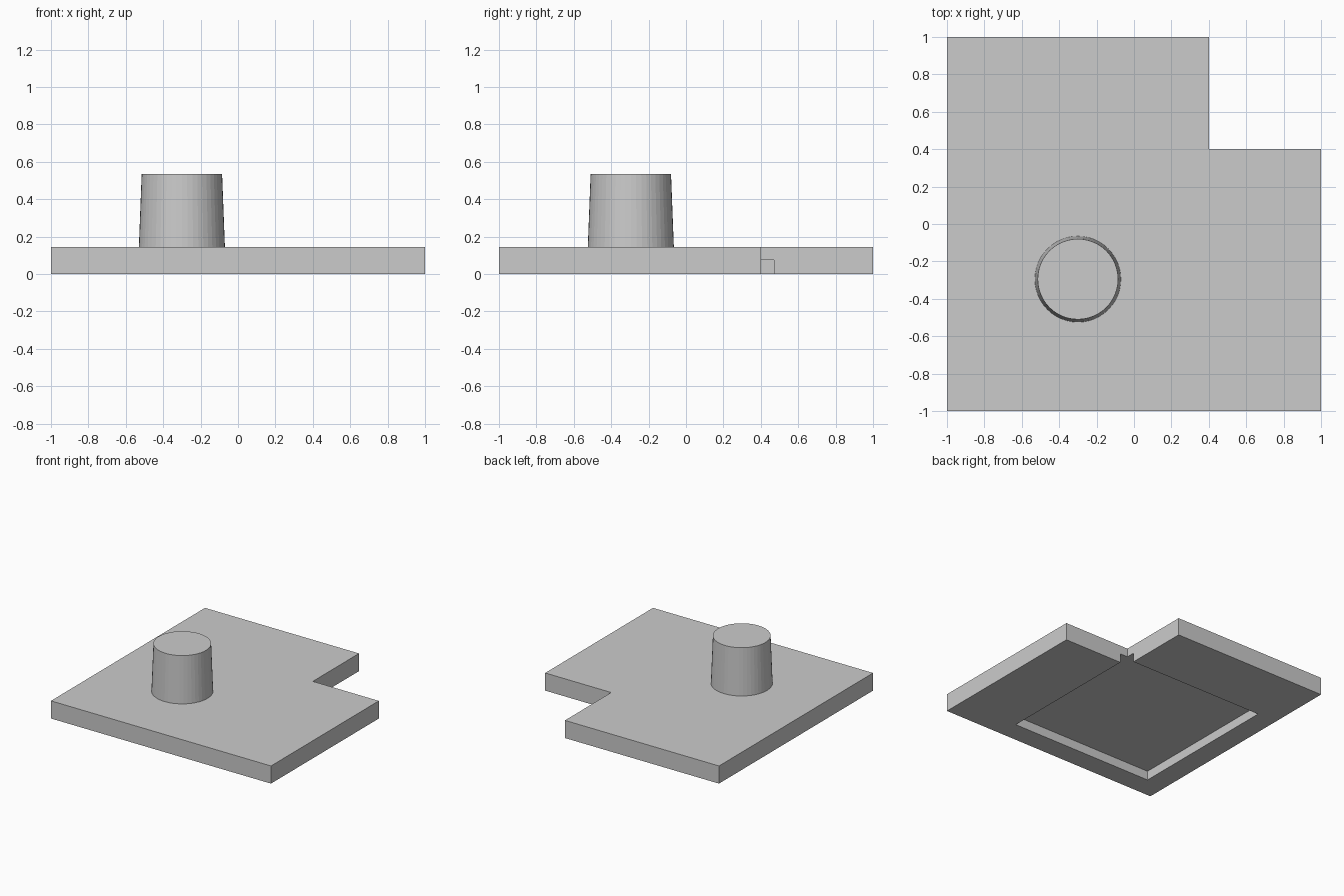
import bpy
import bmesh

if "Cube" in bpy.data.objects:
    bpy.data.objects.remove(bpy.data.objects["Cube"], do_unlink=True)

PLATE_TOP = 0.145
POCKET_TOP = 0.075
NOTCH = 0.4
POCKET_MIN, POCKET_MAX = -0.825, 0.47

grey = bpy.data.materials.new("light_grey")
grey.use_nodes = True
colour = (0.6, 0.6, 0.6, 1)
grey.diffuse_color = colour
grey.node_tree.nodes["Principled BSDF"].inputs["Base Color"].default_value = colour


def add_object(name, bm):
    bmesh.ops.recalc_face_normals(bm, faces=bm.faces)
    mesh = bpy.data.meshes.new(name)
    bm.to_mesh(mesh)
    bm.free()
    mesh.materials.append(grey)
    obj = bpy.data.objects.new(name, mesh)
    bpy.context.collection.objects.link(obj)
    return obj


def prism(name, outline, bottom, top):
    """Extrude a flat outline upward into a solid."""
    bm = bmesh.new()
    face = bm.faces.new([bm.verts.new((x, y, bottom)) for x, y in outline])
    result = bmesh.ops.extrude_face_region(bm, geom=[face])
    verts = [v for v in result["geom"] if isinstance(v, bmesh.types.BMVert)]
    bmesh.ops.translate(bm, verts=verts, vec=(0, 0, top - bottom))
    return add_object(name, bm)


# L-shaped plate with a square notch in its back corner
plate = prism("base_plate", [(-1, -1), (1, -1), (1, NOTCH), (NOTCH, NOTCH),
                             (NOTCH, 1), (-1, 1)], 0, PLATE_TOP)

# Shallow square pocket underneath, breaking through at the notch corner
low, high = POCKET_MIN, POCKET_MAX
cutter = prism("pocket_cutter", [(low, low), (high, low), (high, high), (low, high)],
               -0.1, POCKET_TOP)
cutter.hide_render = True
cut = plate.modifiers.new("pocket", "BOOLEAN")
cut.operation = "DIFFERENCE"
cut.solver = "EXACT"
cut.object = cutter
bpy.context.view_layer.objects.active = plate
bpy.ops.object.modifier_apply(modifier=cut.name)
bpy.data.objects.remove(cutter, do_unlink=True)

# Tapered round post standing on the plate
height = 0.535 - PLATE_TOP
bm = bmesh.new()
bmesh.ops.create_cone(bm, cap_ends=True, segments=48, radius1=0.23,
                      radius2=0.215, depth=height)
post = add_object("tapered_post", bm)
post.location = (-0.3, -0.295, PLATE_TOP + height / 2)
